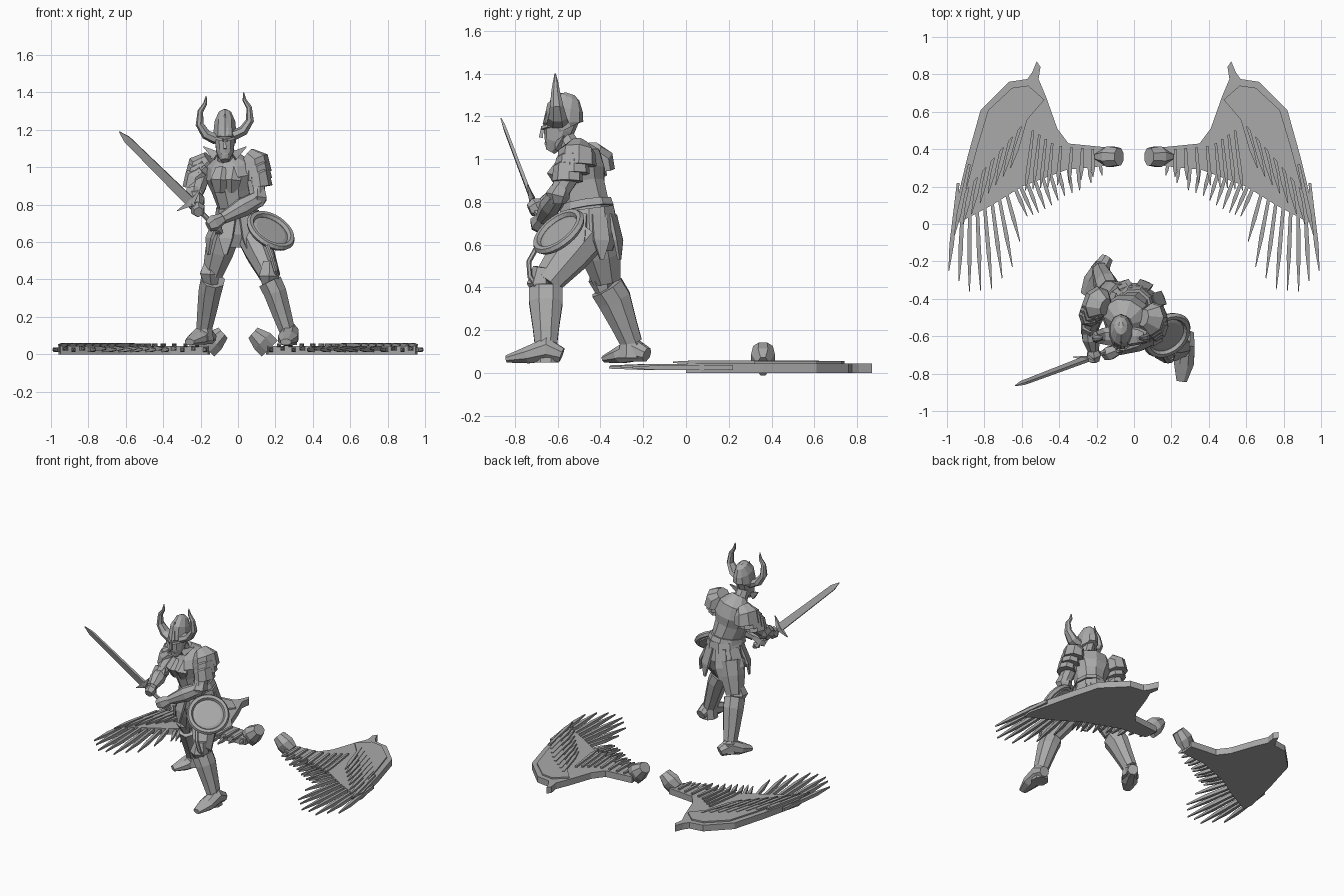
import bpy, bmesh, math
from mathutils import Vector as V

cube = bpy.data.objects.get("Cube")
if cube:
    bpy.data.objects.remove(cube)

grey = bpy.data.materials.new("stone_grey")
grey.use_nodes = True
grey.diffuse_color = (0.4, 0.4, 0.4, 1)
grey.node_tree.nodes["Principled BSDF"].inputs["Base Color"].default_value = (0.4, 0.4, 0.4, 1)


def finish(name, bm):
    bmesh.ops.recalc_face_normals(bm, faces=bm.faces)
    me = bpy.data.meshes.new(name)
    bm.to_mesh(me)
    bm.free()
    me.materials.append(grey)
    bpy.context.collection.objects.link(bpy.data.objects.new(name, me))


def tube(name, path, sides=8, ref=(0, 1, 0)):
    """Loft through (point, side radius, depth radius); depth follows ref."""
    bm = bmesh.new()
    pts = [V(p[0]) for p in path]
    rings = []
    for i, (p, a, b) in enumerate(path):
        d = (pts[min(i + 1, len(pts) - 1)] - pts[max(i - 1, 0)]).normalized()
        side = V(ref).cross(d).normalized()
        depth = d.cross(side)
        ring = []
        for k in range(sides):
            t = 2 * math.pi * (k + 0.5) / sides
            ring.append(bm.verts.new(pts[i] + side * a * math.cos(t) + depth * b * math.sin(t)))
        rings.append(ring)
    for r, s in zip(rings, rings[1:]):
        for k in range(sides):
            j = (k + 1) % sides
            bm.faces.new((r[k], r[j], s[j], s[k]))
    bm.faces.new(rings[0])
    bm.faces.new(rings[-1])
    finish(name, bm)


def spike(name, a, b, r, flat):
    tube(name, [(a, r, r * flat), (b, 0.003, 0.003)], 4)


def slab(name, outline, z0, z1):
    bm = bmesh.new()
    f = bm.faces.new([bm.verts.new((x, y, z0)) for x, y in outline])
    ext = bmesh.ops.extrude_face_region(bm, geom=[f])["geom"]
    bmesh.ops.translate(bm, vec=(0, 0, z1 - z0), verts=[e for e in ext if isinstance(e, bmesh.types.BMVert)])
    finish(name, bm)


def along(points, t):
    """Point at fraction t along a list of points."""
    s = t * (len(points) - 1)
    i = min(int(s), len(points) - 2)
    return V(points[i]).lerp(V(points[i + 1]), s - i)


# Wings lying on the ground, mirrored
edge = [(.15, .41), (.35, .43), (.41, .51), (.47, .68), (.51, .775), (.5, .84), (.52, .87), (.545, .81),
        (.57, .775), (.67, .76), (.82, .61), (.89, .36), (.96, .07), (.95, 0), (.76, .1), (.6, .2), (.36, .29), (.16, .31)]
roots = [(.94, .22), (.8, .3), (.66, .32), (.45, .36), (.19, .36)]
tips = [(.99, -.25), (.88, -.36), (.76, -.35), (.65, -.23), (.57, .04), (.51, .06), (.44, .1), (.37, .15), (.29, .18), (.17, .26)]
tier_roots = [(.56, .62), (.72, .5), (.88, .32)]
tier_tips = [(.66, .3), (.8, .14), (.96, -.06)]
inner_roots = [(.54, .5), (.42, .42), (.22, .4)]
inner_tips = [(.58, .18), (.44, .2), (.22, .25)]
for s, label in ((1, "left"), (-1, "right")):
    def feather(name, a, b, z, w, h):
        a, b = V((s * a[0], a[1], z)), V((s * b[0], b[1], z))
        tube(name, [(a, w * .6, h), (a.lerp(b, .7), w, h), (b, .003, h * .4)], 4, (0, 0, 1))
    slab(label + "_wing_web", [(s * x, y) for x, y in edge], 0, 0.045)
    slab(label + "_wing_raised_plate", [(s * (x * .86 + .075), y * .8 + .12) for x, y in edge[3:4] + edge[8:13]], 0.04, 0.055)
    for i in range(19):
        t = i / 18
        feather(label + "_long_feather", along(roots, t), along(tips, t), .025 + .006 * (i % 2), .017 - .004 * t, .017)
    for i in range(8):
        t = i / 7
        feather(label + "_upper_feather", along(tier_roots, t), along(tier_tips, t), .05, .017, .013)
        feather(label + "_inner_feather", along(inner_roots, t), along(inner_tips, t), .048, .015, .013)
    tube(label + "_wing_joint", [((s * .17, .36, .03), .065, .03), ((s * .13, .36, .07), .065, .06), ((s * .08, .36, .115), .04, .05)], 8)

# Body, turned slightly with its left side forward
FACE = (.34, .94, 0)
tube("torso", [((0, -.45, .68), .12, .12), ((-.01, -.47, .79), .095, .115), ((-.03, -.49, .88), .11, .115),
               ((-.04, -.5, .95), .135, .125), ((-.05, -.5, 1.02), .12, .1), ((-.06, -.53, 1.07), .05, .05)], 10, FACE)
tube("belt", [((-.005, -.465, .765), .115, .135), ((-.01, -.47, .8), .105, .128)], 10, FACE)
tube("hips", [((.0, -.44, .57), .1, .1), ((0, -.44, .65), .15, .13), ((0, -.455, .77), .11, .125)], 10, FACE)
for x in (-.095, -.035):
    tube("breastplate_half", [((x, -.58, .87), .035, .025), ((x, -.6, .93), .06, .05), ((x + .01, -.57, .99), .04, .03)], 6)
tube("neck", [((-.06, -.52, 1.02), .055, .055), ((-.07, -.57, 1.11), .04, .045)], 8)
for a in range(8):
    t = math.radians(a * 45 + 22)
    c, d = math.cos(t), math.sin(t)
    tube("skirt_plate", [((.11 * c, -.45 + .115 * d, .74), .05, .012), ((.165 * c, -.45 + .145 * d, .62), .055, .012),
                         ((.17 * c, -.45 + .15 * d, .53), .012, .008)], 4, (c, d, 0))

# Head with helmet, crest, cheek guards and horns
HX = -.07
tube("head", [((HX, -.635, 1.035), .022, .022), ((HX, -.61, 1.08), .048, .055), ((HX, -.595, 1.14), .055, .075),
              ((HX, -.575, 1.2), .056, .08)], 10)
tube("helmet", [((HX, -.56, 1.14), .062, .07), ((HX, -.575, 1.17), .066, .095), ((HX, -.565, 1.24), .058, .085),
                ((HX, -.545, 1.29), .035, .05), ((HX, -.54, 1.305), .012, .02)], 10)
tube("nose", [((HX, -.672, 1.15), .007, .008), ((HX, -.678, 1.1), .012, .014)], 4)
tube("mouth", [((HX - .018, -.656, 1.072), .007, .007), ((HX + .018, -.656, 1.072), .007, .007)], 4)
spike("crest", (HX, -.65, 1.17), (HX, -.63, 1.285), .032, .7)
for s, lift in ((1, 0), (-1, -.02)):
    spike("cheek_guard", (HX + s * .045, -.6, 1.06), (HX + s * .115, -.57, 1.11), .035, .5)
    tube("brow", [((HX + s * .008, -.672, 1.145), .01, .012), ((HX + s * .048, -.64, 1.155), .01, .012)], 4)
    tube("horn", [((HX + s * x, y, z + lift), a, b) for x, y, z, a, b in (
        (.045, -.6, 1.17, .03, .055), (.1, -.6, 1.195, .028, .045), (.135, -.605, 1.25, .022, .032),
        (.13, -.61, 1.32, .016, .02), (.105, -.61, 1.36, .011, .013), (.1, -.612, 1.4, .003, .003))], 7)

# Arms, layered shoulder plates and hands on the hilt
arms = {"left": ((.09, -.51, 1.0), (.105, -.6, .83), (-.13, -.69, .7)),
        "right": ((-.19, -.43, .98), (-.235, -.56, .84), (-.215, -.7, .775))}
for label, joints in arms.items():
    sh, el, hand = map(V, joints)
    mid, wrist = sh.lerp(el, .5), el.lerp(hand, .8)
    tube(label + "_upper_arm", [(sh, .05, .05), (mid, .05, .055), (el, .042, .045)])
    tube(label + "_elbow_guard", [(el + V((0, .02, .04)), .045, .045), (el, .056, .056), (el - V((0, 0, .04)), .03, .035)], 6)
    tube(label + "_forearm", [(el, .045, .045), (el.lerp(hand, .35), .053, .053), (wrist, .032, .032)], 8, (0, 0, 1))
    tube(label + "_hand", [(wrist, .03, .03), (hand, .042, .045), (hand + (hand - el).normalized() * .035, .028, .03)], 6, (0, 0, 1))
    out = (sh - V((-.05, -.48, sh.z))).normalized()
    for k in range(3):
        c = sh.lerp(el, .22 * k) + out * .008 * k
        r = .088 - .01 * k
        tube(label + "_shoulder_plate", [(c + V((0, 0, .065)) - out * .04, r * .5, r * .55),
                                         (c + V((0, 0, .035)), r * .85, r), (c - V((0, 0, .03)) + out * .01, r * .9, r * 1.1)], 8, FACE)

# Sword
TIP, GUARD = V((-.635, -.865, 1.19)), V((-.25, -.72, .81))
AXIS = (TIP - GUARD).normalized()
FLAT = (.25, 1, 0)
tube("blade", [(GUARD, .038, .012), (GUARD + AXIS * .5, .027, .009), (TIP, .003, .003)], 4, FLAT)
tube("grip", [(GUARD, .014, .014), (GUARD - AXIS * .2, .014, .014)], 6, FLAT)
tube("pommel", [(GUARD - AXIS * .19, .015, .015), (GUARD - AXIS * .21, .027, .027), (GUARD - AXIS * .24, .01, .01)], 6, FLAT)
CROSS = AXIS.cross(V(FLAT)).normalized()
for s in (1, -1):
    spike("crossguard", GUARD, GUARD + CROSS * .085 * s + AXIS * .02, .024, .8)

# Legs: thigh, knee guard, greave and boot
legs = {"left": ((.07, -.47, .65), (.17, -.655, .42), (.265, -.655, .12), (.285, -.6, .08), (.255, -.84, .065)),
        "right": ((-.07, -.42, .65), (-.135, -.37, .43), (-.18, -.255, .14), (-.155, -.2, .08), (-.26, -.38, .065))}
for label, joints in legs.items():
    hip, knee, ankle, heel, toe = map(V, joints)
    fwd = V((toe.x - heel.x, toe.y - heel.y, 0)).normalized()
    tube(label + "_thigh", [(hip, .09, .11), (hip.lerp(knee, .45), .082, .1), (knee, .058, .07)], 8)
    tube(label + "_knee_guard", [(knee + V((0, -.02, .075)), .04, .04), (knee + fwd * .03, .062, .06),
                                 (knee + V((0, 0, -.07)) + fwd * .015, .035, .03)], 6)
    tube(label + "_greave", [(knee - V((0, 0, .03)), .068, .085), (knee.lerp(ankle, .3), .066, .085),
                             (knee.lerp(ankle, .7), .055, .066), (ankle, .045, .055)], 8)
    tube(label + "_ankle", [(ankle, .045, .058), (ankle - V((0, 0, .07)), .055, .065)], 8)
    tube(label + "_boot", [(heel - fwd * .02 + V((0, 0, .005)), .035, .035), (heel + fwd * .05 + V((0, 0, .03)), .05, .06),
                           (heel.lerp(toe, .6) + V((0, 0, .012)), .058, .042), (toe, .03, .018)], 8, (0, 0, 1))

# Round shield on the left hip, with a hanging strap
C, N = V((.175, -.595, .66)), V((.45, -.56, .7)).normalized()
bpy.ops.mesh.primitive_torus_add(location=C, rotation=N.to_track_quat("Z", "Y").to_euler(),
                                 major_segments=28, minor_segments=6, major_radius=.122, minor_radius=.02)
bpy.context.object.name = "shield_rim"
bpy.context.object.data.materials.append(grey)
tube("shield_face", [(C - N * .025, .115, .115), (C - N * .005, .115, .115), (C + N * .003, .085, .085)], 24)
tube("strap", [((.15, -.69, .6), .012, .012), ((.18, -.735, .52), .012, .012), ((.2, -.73, .45), .012, .012),
               ((.21, -.7, .41), .01, .01)], 6)
